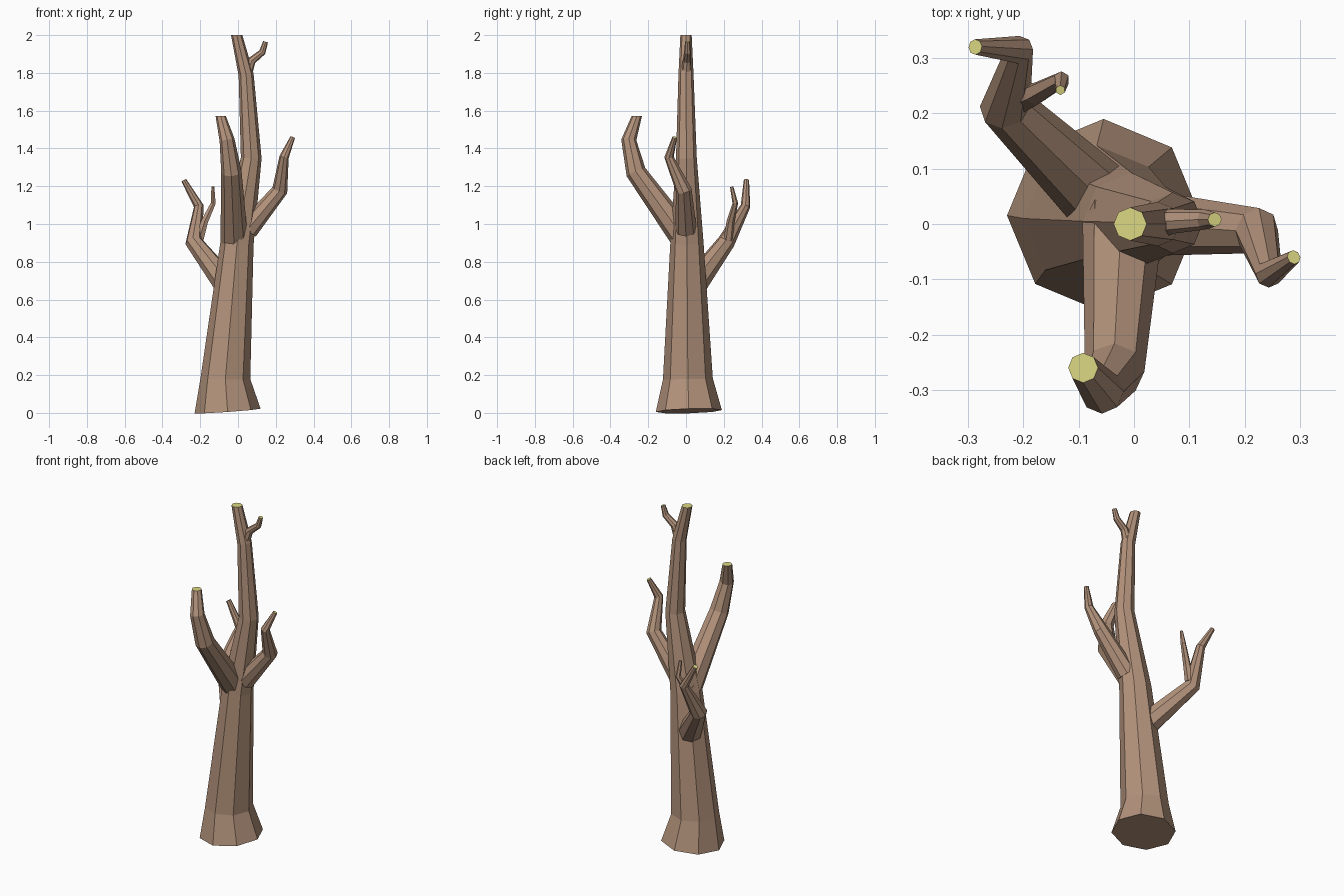
import bpy, bmesh
from math import cos, sin, tau
from mathutils import Vector

if "Cube" in bpy.data.objects:
    bpy.data.objects.remove(bpy.data.objects["Cube"])


def material(name, color):
    m = bpy.data.materials.new(name)
    m.diffuse_color = (*color, 1)
    m.use_nodes = True
    m.node_tree.nodes["Principled BSDF"].inputs["Base Color"].default_value = m.diffuse_color
    return m


bark = material("bark", (0.45, 0.29, 0.20))
cut_wood = material("cut_wood", (0.72, 0.69, 0.23))


def limb(name, path, ref, sides=8, flat_tip=False):
    """Tapered faceted tube through (x, y, z, radius) points, with a cut-wood tip."""
    pts = [Vector(p[:3]) for p in path]
    last = len(pts) - 1
    bm = bmesh.new()
    rings = []
    for i, p in enumerate(pts):
        before = (p - pts[i - 1]).normalized() if i > 0 else Vector()
        after = (pts[i + 1] - p).normalized() if i < last else Vector()
        d = (before + after).normalized()
        if i == last and flat_tip:
            d = Vector((0, 0, 1))
        u = Vector(ref)
        u = (u - d * u.dot(d)).normalized()
        v = d.cross(u)
        r = path[i][3]
        rings.append([bm.verts.new(p + r * (cos(tau * k / sides) * u + sin(tau * k / sides) * v))
                      for k in range(sides)])
    for a, b in zip(rings, rings[1:]):
        for k in range(sides):
            n = (k + 1) % sides
            bm.faces.new((a[k], a[n], b[n], b[k]))
    bm.faces.new(rings[0][::-1])
    bm.faces.new(rings[-1]).material_index = 1
    me = bpy.data.meshes.new(name)
    bm.to_mesh(me)
    bm.free()
    me.materials.append(bark)
    me.materials.append(cut_wood)
    ob = bpy.data.objects.new(name, me)
    bpy.context.collection.objects.link(ob)


# Trunk with flared foot
limb("trunk", [(-0.055, 0.015, 0.01, 0.175), (-0.067, 0.01, 0.18, 0.132),
               (-0.005, 0.005, 0.90, 0.088), (0.07, 0.002, 1.35, 0.055),
               (0.043, 0.0, 1.79, 0.040), (-0.007, 0.0, 2.0, 0.030)],
     (1, 0, 0), flat_tip=True)

# Main branches: front, right, back left
limb("front_branch", [(-0.02, 0.0, 0.91, 0.073), (-0.035, -0.265, 1.275, 0.054),
                      (-0.058, -0.303, 1.445, 0.040), (-0.092, -0.26, 1.573, 0.027)],
     (1, 0, 0), flat_tip=True)
limb("right_branch", [(0.05, 0.0, 0.97, 0.057), (0.222, -0.012, 1.18, 0.042),
                      (0.244, -0.09, 1.355, 0.025), (0.289, -0.06, 1.458, 0.013)],
     (0, 1, 0))
limb("back_left_branch", [(-0.06, 0.045, 0.68, 0.068), (-0.233, 0.213, 0.905, 0.047),
                          (-0.208, 0.315, 1.095, 0.026), (-0.287, 0.32, 1.232, 0.014)],
     (1, 1, 0))

# Small twigs
limb("back_left_twig", [(-0.205, 0.225, 0.92, 0.026), (-0.178, 0.235, 1.01, 0.021),
                        (-0.131, 0.261, 1.11, 0.015), (-0.133, 0.242, 1.197, 0.009)],
     (0, 1, 0), 6)
limb("top_twig", [(0.043, 0.0, 1.78, 0.028), (0.073, 0.005, 1.865, 0.022),
                  (0.129, 0.008, 1.91, 0.018), (0.146, 0.008, 1.965, 0.013)],
     (0, 1, 0), 8)
